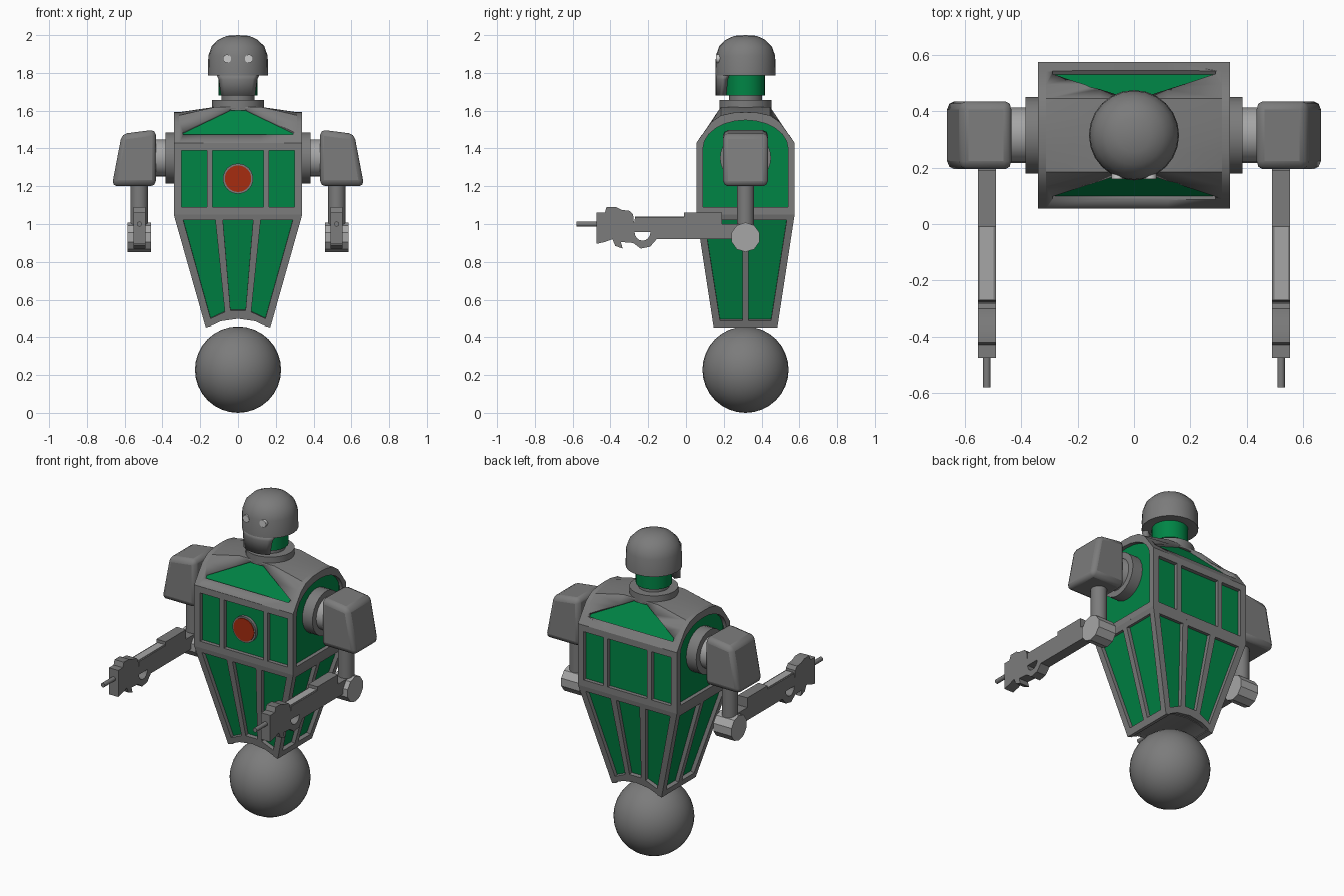
import bpy, bmesh
from math import sin, cos, radians, pi
from mathutils import Vector, Matrix

if "Cube" in bpy.data.objects:
    bpy.data.objects.remove(bpy.data.objects["Cube"])

CY = 0.315  # y of the body axis; all meshes are modelled around it
X, Y, Z = (1, 0, 0), (0, 1, 0), (0, 0, 1)

def material(name, *rgb):
    m = bpy.data.materials.new(name)
    m.diffuse_color = (*rgb, 1)
    m.use_nodes = True
    m.node_tree.nodes["Principled BSDF"].inputs["Base Color"].default_value = m.diffuse_color
    return m

GREY = material("dark_metal", .2, .2, .2)
MID = material("light_metal", .38, .38, .38)
GREEN = material("green_panel", .0, .235, .06)
RED = material("red_lamp", .38, .025, .005)
LIGHT = material("eye_lens", .8, .8, .8)

def add(name, bm, mat=GREY, mirror=""):
    bmesh.ops.remove_doubles(bm, verts=bm.verts, dist=1e-5)
    bmesh.ops.recalc_face_normals(bm, faces=bm.faces)
    me = bpy.data.meshes.new(name)
    bm.to_mesh(me)
    bm.free()
    me.materials.append(mat)
    ob = bpy.data.objects.new(name, me)
    ob.location.y = CY
    bpy.context.collection.objects.link(ob)
    if mirror:
        mod = ob.modifiers.new("mirror", "MIRROR")
        mod.use_axis = ("x" in mirror, "y" in mirror, False)
        mod.use_mirror_merge = False
    return ob

def plate(name, outlines, origin, ux, uy, lo, hi, mat=GREY, mirror=""):
    """Outline with holes on a (possibly tilted) plane, thick from lo to hi along its normal."""
    cu = bpy.data.curves.new(name, "CURVE")
    cu.dimensions, cu.fill_mode, cu.extrude = "2D", "BOTH", (hi - lo) / 2
    for pts in outlines:
        sp = cu.splines.new("POLY")
        sp.points.add(len(pts) - 1)
        sp.use_cyclic_u = True
        for p, (u, v) in zip(sp.points, pts):
            p.co = (u, v, 0, 1)
    tmp = bpy.data.objects.new("tmp", cu)
    bm = bmesh.new()
    bm.from_mesh(bpy.data.meshes.new_from_object(tmp))
    bpy.data.objects.remove(tmp)
    o, ux, uy = Vector(origin), Vector(ux), Vector(uy)
    n = ux.cross(uy).normalized()
    for v in bm.verts:
        u, w, d = v.co
        v.co = o + u * ux + w * uy + (d + (lo + hi) / 2) * n
    return add(name, bm, mat, mirror)

def rod(name, r, a, b, seg=24, mat=GREY, mirror=""):
    a, b = Vector(a), Vector(b)
    m = Matrix.Translation((a + b) / 2) @ (b - a).to_track_quat("Z", "Y").to_matrix().to_4x4()
    bm = bmesh.new()
    bmesh.ops.create_cone(bm, cap_ends=True, segments=seg, radius1=r, radius2=r,
                          depth=(b - a).length, matrix=m)
    return add(name, bm, mat, mirror)

def flip(pts):
    return [(-u, v) for u, v in pts]

def arch(w, z, h):
    return [(-w * cos(radians(a)), z + h * sin(radians(a))) for a in range(0, 181, 15)]

# Ball wheel
bm = bmesh.new()
bmesh.ops.create_uvsphere(bm, u_segments=32, v_segments=16, radius=0.228,
                          matrix=Matrix.Translation((0, 0, 0.228)))
add("ball_wheel", bm)

# Chest frame and panel, front and back
side_hole = [(.165, 1.09), (.30, 1.09), (.30, 1.39), (.165, 1.39)]
mid_hole = [(-.135, 1.09), (.135, 1.09), (.135, 1.39), (-.135, 1.39)]
chest = ((0, -.26, 0), X, Z)
plate("chest_frame", [[(-.34, 1.05), (.34, 1.05), (.34, 1.43), (-.34, 1.43)],
                      mid_hole, side_hole, flip(side_hole)], *chest, -.03, 0, mirror="y")
plate("chest_panel", [[(-.32, 1.06), (.32, 1.06), (.32, 1.42), (-.32, 1.42)]],
      *chest, -.04, -.024, GREEN, "y")

# Belly frame and panel, front and back, with an arched lower edge
belly_arch = [(.17, .45), (.09, .487), (0, .50), (-.09, .487), (-.17, .45)]
side_hole = [(.12, 1.02), (.29, 1.02), (.145, .50), (.07, .535)]
mid_hole = [(-.08, 1.02), (.08, 1.02), (.04, .543), (-.04, .543)]
belly = ((0, -.099, 0), X, (0, -.1533, 1))
plate("belly_frame", [[(-.34, 1.05), (.34, 1.05)] + belly_arch,
                      mid_hole, side_hole, flip(side_hole)], *belly, -.03, 0, mirror="y")
plate("belly_panel", [[(-.31, 1.04), (.31, 1.04), (.15, .49), (0, .52), (-.15, .49)]],
      *belly, -.04, -.024, GREEN, "y")
plate("belly_base", [belly_arch[1:4] + [(-.145, .465), (-.14, .515), (.14, .515), (.145, .465)]],
      (0, 0, 0), X, Z, -.145, .145)

# Flank frames and panels, left and right
rise = [(-.26, 1.43), (-.225, 1.479), (-.18, 1.54), (-.13, 1.575), (-.06, 1.59)]
flank = rise + [(0, 1.592)] + flip(rise)[::-1]
plate("flank_frame", [[(-.26, 1.05)] + flank + [(.26, 1.05)],
                      [(-.225, 1.09)] + arch(.225, 1.40, .15) + [(.225, 1.09)]],
      (.34, 0, 0), Y, Z, -.03, 0, mirror="x")
plate("flank_panel", [[(-.23, 1.07)] + arch(.23, 1.40, .155) + [(.23, 1.07)]],
      (.34, 0, 0), Y, Z, -.04, -.024, GREEN, "x")
half = [(.017, .49), (.135, .49), (.218, 1.02), (.017, 1.02)]
lower = ((.0425, 0, 0), Y, (.2833, 0, 1))
plate("lower_flank_frame", [[(-.168, .45), (.168, .45), (.26, 1.05), (-.26, 1.05)],
                            half, flip(half)], *lower, -.03, 0, mirror="x")
plate("lower_flank_panel", [[(-.145, .475), (.145, .475), (.23, 1.04), (-.23, 1.04)]],
      *lower, -.04, -.024, GREEN, "x")

# Shoulder shell lofted from the flank arches to the flat-topped middle
bm = bmesh.new()
rings = []
for x in (-.312, -.12, .12, .312):
    mid = abs(x) < .2
    pts = [(y, min(1.62, 1.43 + (.26 - abs(y)) * 1.46) if mid else z) for y, z in flank]
    rings.append([bm.verts.new((x, y, z)) for y, z in pts + [(.26, 1.415), (-.26, 1.415)]])
for a, b in zip(rings, rings[1:]):
    for i in range(len(a)):
        bm.faces.new((a[i - 1], a[i], b[i], b[i - 1]))
bm.faces.new(rings[0])
bm.faces.new(rings[-1])
shell = add("shoulder_shell", bm)

# Sunken triangular collar panels, front and back
tri = [(-.29, 1.475), (.29, 1.475), (.29, 1.49), (.04, 1.61), (-.04, 1.61), (-.29, 1.49)]
slope = ((0, -1.238, 0), X, (0, .684, 1))
cutter = plate("collar_cutter", [tri], *slope, -.02, .15, mirror="y")
cutter.hide_render = cutter.hide_viewport = True
cut = shell.modifiers.new("recess", "BOOLEAN")
cut.object, cut.solver = cutter, "EXACT"
plate("collar_panel", [tri], *slope, -.03, -.017, GREEN, "y")

# Chest lamp
rod("lamp_ring", .08, (0, -.23, 1.24), (0, -.255, 1.24), 32)
rod("chest_lamp", .07, (0, -.24, 1.24), (0, -.259, 1.24), 32, RED)

# Neck
rod("neck_base", .138, (0, 0, 1.60), (0, 0, 1.657))
rod("neck_collar", .088, (0, 0, 1.65), (0, 0, 1.685))
rod("neck", .103, (0, 0, 1.68), (0, 0, 1.81), mat=GREEN)

# Helmet
bm = bmesh.new()
prof = [(0, 2), (.06, 1.996), (.105, 1.975), (.14, 1.94), (.157, 1.89), (.16, 1.785),
        (.12, 1.785), (0, 1.80)]
vs = [bm.verts.new((r, 0, z)) for r, z in prof]
es = [bm.edges.new(p) for p in zip(vs, vs[1:])]
bmesh.ops.spin(bm, geom=vs + es, cent=(0, 0, 0), axis=Z, angle=2 * pi, steps=24)
add("helmet", bm)

# Face guard: curved strip below the helmet front
bm = bmesh.new()
rows = [[bm.verts.new((.158 * sin(radians(s * t / 4)), -.158 * cos(radians(s * t / 4)), z))
         for t in range(-4, 5)] for z, s in ((1.68, 35), (1.765, 40), (1.79, 46))]
for a, b in zip(rows, rows[1:]):
    for i in range(8):
        bm.faces.new((a[i], a[i + 1], b[i + 1], b[i]))
guard = add("face_guard", bm).modifiers.new("thickness", "SOLIDIFY")
guard.thickness, guard.offset = .034, -1
rod("eye", .022, (.058, -.12, 1.875), (.058, -.156, 1.875), 16, LIGHT, "x")

# Shoulder joints and pads
rod("shoulder_disc", .135, (.31, 0, 1.35), (.385, 0, 1.35), mirror="x")
rod("shoulder_axle", .098, (.38, 0, 1.35), (.46, 0, 1.35), mat=MID, mirror="x")
pad = plate("shoulder_pad", [[(.435, 1.20), (.668, 1.20), (.615, 1.477), (.435, 1.50)]],
            (0, 0, 0), X, Z, -.12, .12, mirror="x")
bev = pad.modifiers.new("bevel", "BEVEL")
bev.width, bev.segments = .028, 2

# Arms
rod("upper_arm", .046, (.523, 0, .93), (.523, 0, 1.22), mirror="x")
rod("elbow", .078, (.46, 0, .93), (.585, 0, .93), 10, MID, "x")

# Forearm guns: side profile with a trigger hole
gun = [(-.475, 1.06), (-.43, 1.06), (-.42, 1.09), (-.37, 1.09), (-.34, 1.075), (-.30, 1.07),
       (-.28, 1.05), (-.275, 1.00), (-.27, 1.037), (-.01, 1.037), (-.01, 1.06), (.19, 1.06),
       (.19, 1.0), (.30, 1.0), (.30, .92), (-.155, .92), (-.19, .88), (-.24, .87),
       (-.28, .90), (-.345, .905), (-.335, .87), (-.375, .885), (-.39, .92), (-.43, .905),
       (-.475, .895)]
hole = [(-.23 - .042 * cos(a * pi / 8), .957 - .045 * sin(a * pi / 8)) for a in range(9)]
plate("forearm_gun", [gun, hole], (.522, -CY, 0), Y, Z, -.032, .032, mirror="x")
plate("gun_rail", [[(-.27, 1.03), (-.01, 1.03), (-.01, 1.041), (-.27, 1.041)]],
      (.522, -CY, 0), Y, Z, -.024, .024, MID, "x")
rod("gun_barrel", .0135, (.522, -.46 - CY, 1.0), (.522, -.58 - CY, 1.0), 12, mirror="x")

# Smooth shading with sharp edges kept
bpy.ops.object.select_all(action="DESELECT")
for ob in bpy.context.scene.objects:
    if ob is not cutter:
        ob.select_set(True)
bpy.context.view_layer.objects.active = shell
bpy.ops.object.shade_smooth_by_angle(angle=radians(32))
